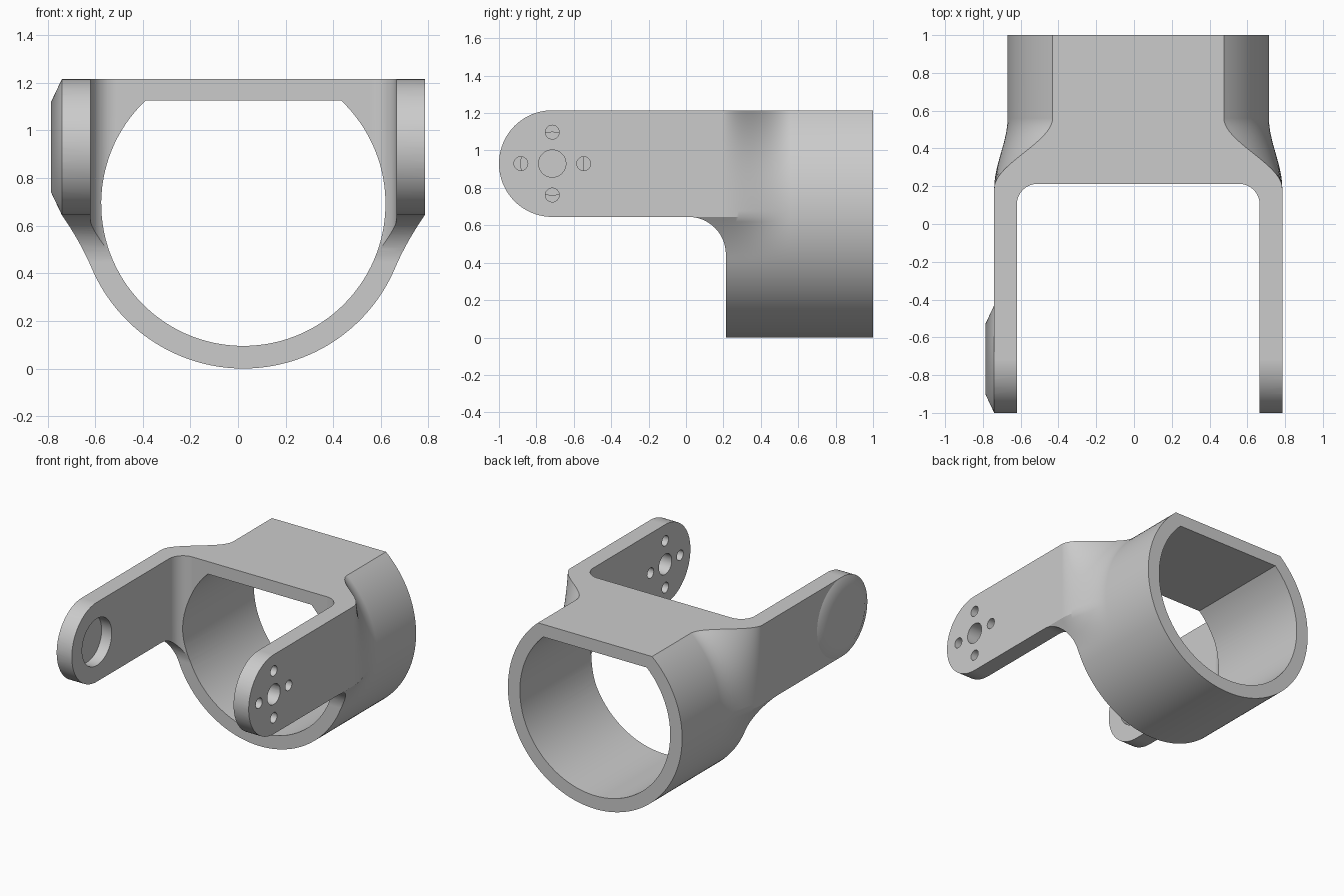
import bpy, bmesh
from math import sin, cos, acos, pi, sqrt

old = bpy.data.objects.get("Cube")
if old:
    bpy.data.objects.remove(old, do_unlink=True)

CX = 0.0225                  # middle of the yoke in x
ZC, R_OUT, R_IN = 0.692, 0.692, 0.597
TOP, TOP_IN = 1.215, 1.125   # flat roof, outside and inside
ARM_OUT, ARM_IN, ARM_LOW = 0.7625, 0.6425, 0.645
PIVOT, ARM_R = (-0.715, 0.93), 0.285
FRONT = 0.213                # front face of the ring

grey = bpy.data.materials.new("plain grey")
grey.use_nodes = True
grey.diffuse_color = (0.6, 0.6, 0.6, 1)
grey.node_tree.nodes["Principled BSDF"].inputs["Base Color"].default_value = (0.6, 0.6, 0.6, 1)


def span(a, b, n):
    return [a + (b - a) * i / n for i in range(n + 1)]


def arc(cx, cy, r, a, b, n):
    return [(cx + r * cos(t), cy + r * sin(t)) for t in span(a, b, n)]


def loft(name, rings):
    """Closed solid skinned through matching rings of points."""
    bm = bmesh.new()
    loops = [[bm.verts.new(p) for p in ring] for ring in rings]
    n = len(loops[0])
    for a, b in zip(loops, loops[1:]):
        for i in range(n):
            j = (i + 1) % n
            bm.faces.new((a[i], a[j], b[j], b[i]))
    bm.faces.new(loops[0])
    bm.faces.new(loops[-1])
    bmesh.ops.recalc_face_normals(bm, faces=bm.faces)
    mesh = bpy.data.meshes.new(name)
    bm.to_mesh(mesh)
    bm.free()
    mesh.materials.append(grey)
    ob = bpy.data.objects.new(name, mesh)
    bpy.context.collection.objects.link(ob)
    return ob


def prism(name, pts, axis, lo, hi):
    """Extrude a flat outline along the x, y or z axis."""
    place = {"x": lambda p, d: (d, p[0], p[1]),
             "y": lambda p, d: (p[0], d, p[1]),
             "z": lambda p, d: (p[0], p[1], d)}[axis]
    return loft(name, [[place(p, d) for p in pts] for d in (lo, hi)])


def select(ob):
    bpy.ops.object.select_all(action="DESELECT")
    ob.select_set(True)
    bpy.context.view_layer.objects.active = ob


def combine(ob, tool, operation):
    mod = ob.modifiers.new("cut", "BOOLEAN")
    mod.operation, mod.object, mod.solver = operation, tool, "EXACT"
    select(ob)
    bpy.ops.object.modifier_apply(modifier=mod.name)
    bpy.data.objects.remove(tool, do_unlink=True)


# Outer skin: wide arm section easing into the round ring section
a_low = acos((ZC - ARM_LOW) / R_OUT)
a_top = acos((ZC - TOP) / R_OUT)
angles = span(0, a_low, 40) + span(a_low, a_top, 20)[1:]
Z_JOIN = 0.42
W_JOIN = sqrt(R_OUT ** 2 - (ZC - Z_JOIN) ** 2)
SLOPE = (ZC - Z_JOIN) / W_JOIN
RISE = ARM_LOW - Z_JOIN
CURVE = (ARM_OUT - W_JOIN - SLOPE * RISE) / RISE ** 2


def section(y):
    t = min(max((y - 0.19) / 0.37, 0), 1)
    blend = 1 - t * t * (3 - 2 * t)
    half = []
    for a in angles:
        z, ring_w = ZC - R_OUT * cos(a), R_OUT * sin(a)
        u = min(max(z - Z_JOIN, 0), RISE)
        arm_w = W_JOIN + SLOPE * u + CURVE * u * u if u > 0 else ring_w
        half.append((ring_w + (arm_w - ring_w) * blend, z))
    outline = half + [(-w, z) for w, z in half[:0:-1]]
    return [(x, y, z) for x, z in outline]


yoke = loft("yoke", [section(y) for y in [-1.1] + span(0.19, 0.56, 24) + [1]])

# Side outline: rounded arm ends, fillet under the arms, ring front
side = [(1.1, 1.4), (PIVOT[0], 1.4)]
side += arc(*PIVOT, ARM_R, pi / 2, 3 * pi / 2, 40)
side += arc(FRONT - 0.2, ARM_LOW - 0.2, 0.2, pi / 2, 0, 20)
side += [(FRONT, -0.1), (1.1, -0.1)]
combine(yoke, prism("side_outline", side, "x", -1, 1), "INTERSECT")

# Bore with a flat roof
a_in = acos((ZC - TOP_IN) / R_IN)
bore = [(R_IN * sin(a), ZC - R_IN * cos(a)) for a in span(-a_in, a_in, 90)]
combine(yoke, prism("bore", bore, "y", -1.3, 1.3), "DIFFERENCE")

# Gap between the arms, with rounded inner corners
F = 0.11
corner = arc(ARM_IN - F, FRONT - F, F, 0, pi / 2, 16)
gap = [(ARM_IN, -1.2)] + corner
gap += [(-x, y) for x, y in reversed(gap)]
combine(yoke, prism("arm_gap", gap, "z", -0.2, 1.5), "DIFFERENCE")

# Holes through one arm
holes = [(0, 0, 0.073)]
holes += [(0.168 * cos(k * pi / 2), 0.168 * sin(k * pi / 2), 0.037) for k in range(4)]
for dy, dz, r in holes:
    rim = arc(PIVOT[0] + dy, PIVOT[1] + dz, r, 0, 2 * pi, 32)[:-1]
    combine(yoke, prism("hole", rim, "x", 0.55, 0.9), "DIFFERENCE")

# Round pocket inside the other arm
rim = arc(*PIVOT, 0.168, 0, 2 * pi, 48)[:-1]
combine(yoke, prism("pocket", rim, "x", -ARM_IN - 0.08, -0.55), "DIFFERENCE")

# Tapered boss outside the pocket
boss = loft("pivot_boss", [[(x, y, z) for y, z in arc(*PIVOT, r, 0, 2 * pi, 80)[:-1]]
                           for x, r in ((-ARM_OUT, ARM_R), (-ARM_OUT - 0.045, 0.19))])

for ob in (yoke, boss):
    ob.location.x = CX
    select(ob)
    bpy.ops.object.shade_smooth_by_angle(angle=pi / 6)
    mod = ob.modifiers.new("even_shading", "WEIGHTED_NORMAL")
    mod.keep_sharp = True
